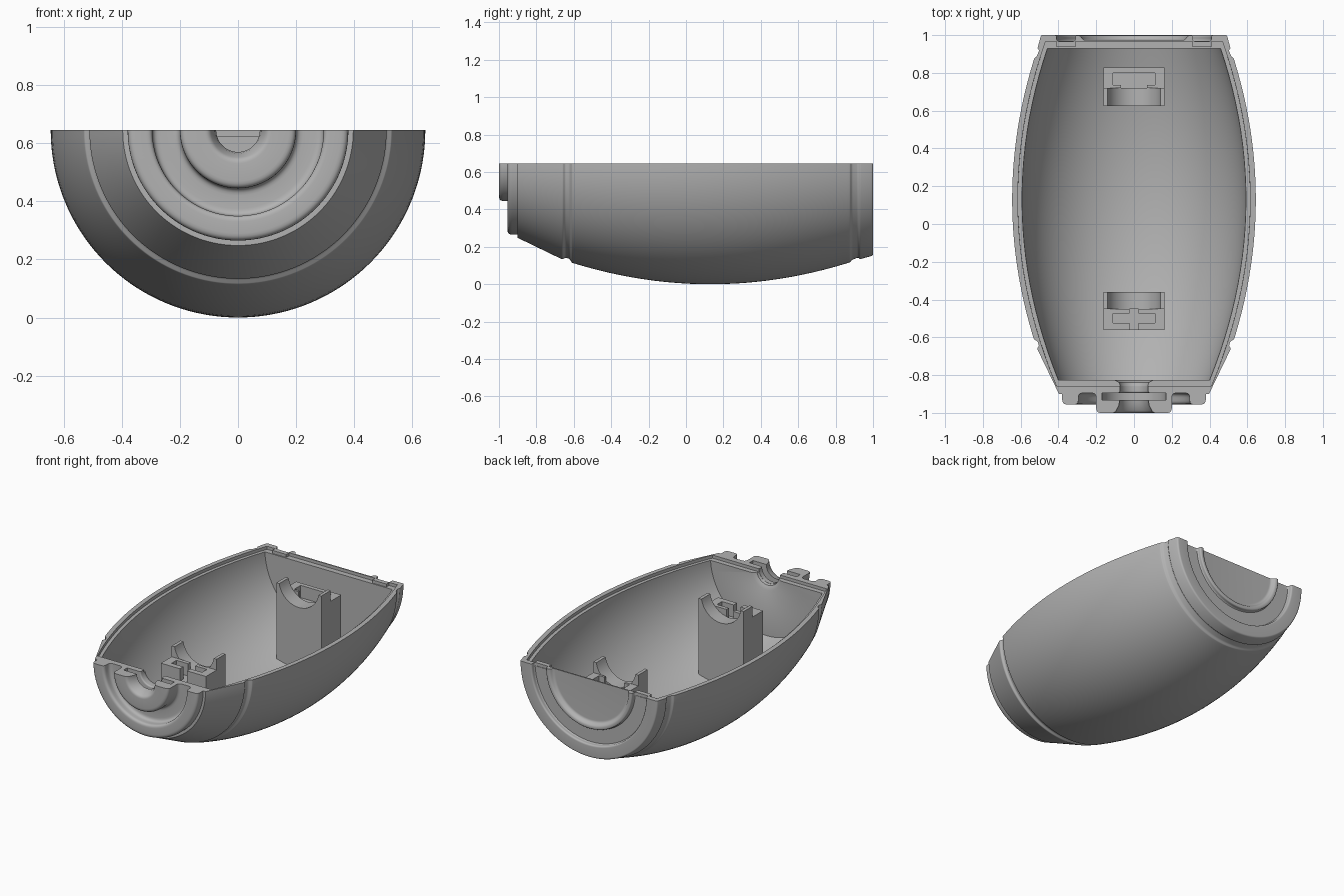
import bpy, bmesh, math
from mathutils import Vector

if "Cube" in bpy.data.objects:
    bpy.data.objects.remove(bpy.data.objects["Cube"], do_unlink=True)

AXIS = 0.645          # height of the barrel axis and of the split plane
LIP = 0.02            # drop of the inner ledge below the split plane
SEGMENTS = 72

gray = bpy.data.materials.new("plain_gray")
gray.use_nodes = True
gray.diffuse_color = (0.45, 0.45, 0.45, 1)
gray.node_tree.nodes["Principled BSDF"].inputs["Base Color"].default_value = (0.45, 0.45, 0.45, 1)


def barrel(y):
    """Outer radius of the bulging wall."""
    return AXIS - 0.21 * (y - 0.13) ** 2


def wall(y0, y1, inset, count=24):
    """Points along the bulging wall, moved inwards by inset."""
    ys = [y0 + (y1 - y0) * i / count for i in range(count + 1)]
    return [(y, barrel(y) - inset) for y in ys]


def rounded(points):
    """Replace corners given as (y, r, fillet) by small curves."""
    out = []
    for i, p in enumerate(points):
        c = Vector(p[:2])
        if len(p) == 2:
            out.append(c)
            continue
        a = Vector(points[i - 1][:2]) - c
        b = Vector(points[(i + 1) % len(points)][:2]) - c
        a, b = a.normalized() * p[2], b.normalized() * p[2]
        for k in range(6):
            t = k / 5
            out.append(c + a * (1 - t) ** 2 + b * t ** 2)
    return out


def finish(bm, name):
    bmesh.ops.recalc_face_normals(bm, faces=bm.faces)
    mesh = bpy.data.meshes.new(name)
    bm.to_mesh(mesh)
    bm.free()
    mesh.materials.append(gray)
    obj = bpy.data.objects.new(name, mesh)
    bpy.context.collection.objects.link(obj)
    bpy.ops.object.select_all(action="DESELECT")
    obj.select_set(True)
    bpy.context.view_layer.objects.active = obj
    bpy.ops.object.shade_smooth_by_angle(angle=math.radians(32))
    return obj


def half_turn(name, points, drop=0):
    """Sweep a closed section half a turn below the split plane."""
    bm = bmesh.new()
    rings = []
    for s in range(SEGMENTS + 1):
        a = math.pi * s / SEGMENTS
        rings.append([bm.verts.new((r * math.cos(a), y, AXIS - r * math.sin(a))) for y, r in points])
    n = len(points)
    for one, two in zip(rings, rings[1:]):
        for i in range(n):
            j = (i + 1) % n
            if max(points[i][1], points[j][1]) > 0:
                bm.faces.new((one[i], one[j], two[j], two[i]))
    if not drop:
        bm.faces.new(rings[0])
        bm.faces.new(rings[-1])
    bmesh.ops.remove_doubles(bm, verts=bm.verts, dist=1e-5)
    if drop:
        geom = bm.verts[:] + bm.edges[:] + bm.faces[:]
        cut = bmesh.ops.bisect_plane(bm, geom=geom, plane_co=(0, 0, AXIS - drop),
                                     plane_no=(0, 0, 1), clear_outer=True)
        edges = [e for e in cut["geom_cut"] if isinstance(e, bmesh.types.BMEdge)]
        bmesh.ops.triangle_fill(bm, edges=edges, use_beauty=True, normal=(0, 0, 1))
    return finish(bm, name)


# Outer shell: front hub, flange, grooves, wall, rear rings
hub = [(-0.857, 0.075), (-0.894, 0.075, 0.01), (-0.894, 0.17), (-0.931, 0.17),
       (-0.931, 0.075), (-0.96, 0.08), (-1, 0.1, 0.015), (-1, 0.2, 0.025)]
flange = [(-0.895, 0.2, 0.025), (-0.895, 0.295, 0.025), (-0.955, 0.295, 0.02),
          (-0.955, 0.38, 0.025), (-0.9, 0.38), (-0.9, 0.397)]
front_groove = [(-0.66, 0.513, 0.006), (-0.645, 0.503, 0.006), (-0.622, 0.51, 0.008),
                (-0.61, barrel(-0.61), 0.004)]
rear_groove = [(0.877, barrel(0.877), 0.004), (0.887, 0.515, 0.006), (0.92, 0.502, 0.006),
               (0.93, 0.511, 0.004)]
rear_end = [(1, 0.492, 0.01), (1, 0.41, 0.012), (0.967, 0.41, 0.015), (0.967, 0.31, 0.015),
            (0.998, 0.31, 0.01), (0.998, 0.285, 0.012), (0.974, 0.27, 0.012), (0.974, 0)]
rear_inside = [(0.966, 0), (0.966, 0.31), (0.937, 0.31), (0.937, 0.41), (0.966, 0.41)]
outer = (hub + flange + front_groove + wall(-0.59, 0.86, 0) + rear_groove + rear_end
         + rear_inside + wall(0.966, -0.857, 0.03))
half_turn("outer_shell", rounded(outer))

# Inner lining: its rim forms a ledge just below the split plane
lining = ([(-0.825, 0.105), (-0.84, 0.08), (-0.862, 0.075)] + wall(-0.862, 0.97, 0.027)
          + [(0.97, 0), (0.93, 0)] + wall(0.93, -0.825, 0.052))
half_turn("inner_lining", [Vector(p) for p in lining], LIP)


def pillar(name, top, y0, y1):
    """Extrude a top outline along y, its foot sunk into the curved floor."""
    x0, x1 = top[0][0], top[-1][0]
    foot = [x1 + (x0 - x1) * i / 8 for i in range(9)]
    bm = bmesh.new()
    ends = []
    for y in (y0, y1):
        reach = barrel(y) - 0.03
        pts = list(top) + [(x, AXIS - math.sqrt(reach ** 2 - x * x)) for x in foot]
        ends.append([bm.verts.new((x, y, z)) for x, z in pts])
    n = len(ends[0])
    for i in range(n):
        j = (i + 1) % n
        bm.faces.new((ends[0][i], ends[0][j], ends[1][j], ends[1][i]))
    for end in ends:
        bm.faces.new(end)
    return finish(bm, name)


HALF, ARM, BLOCK, POCKET = 0.162, 0.62, 0.55, 0.47


def bar(name, x0, x1, y0, y1, z):
    pillar(name, [(x0, z), (x1, z)], y0, y1)


def saddle(name, radius, arm, y0, y1):
    """Upright with a round cradle about the barrel axis."""
    start = math.asin((AXIS - arm) / radius)
    arc = []
    for i in range(25):
        a = start + (math.pi - 2 * start) * i / 24
        arc.append((-radius * math.cos(a), AXIS - radius * math.sin(a)))
    pillar(name, [(-HALF, arm)] + arc + [(HALF, arm)], y0, y1)


# Rear support: cradle and a block with a wide pocket
saddle("rear_cradle", 0.143, ARM, 0.624, 0.72)
bar("rear_pocket_floor", -0.11, 0.11, 0.72, 0.8, POCKET)
bar("rear_block_back", -HALF, HALF, 0.8, 0.828, BLOCK)
# Front support: cradle and a block with a cross-shaped pocket
saddle("front_cradle", 0.143, ARM, -0.45, -0.36)
bar("front_pocket_floor", -0.11, 0.11, -0.56, -0.45, POCKET)
for side, s in (("left", 1), ("right", -1)):
    def side_bar(name, a, b, y0, y1):
        bar(side + "_" + name, min(a * s, b * s), max(a * s, b * s), y0, y1, BLOCK)
    side_bar("rear_block_side", 0.11, HALF, 0.72, 0.8)
    side_bar("rear_block_tab", 0.07, 0.11, 0.72, 0.735)
    side_bar("front_block_side", 0.11, HALF, -0.56, -0.45)
    side_bar("front_block_inner_tab", 0.025, 0.11, -0.475, -0.45)
    side_bar("front_block_outer_tab", 0.025, 0.11, -0.56, -0.525)
